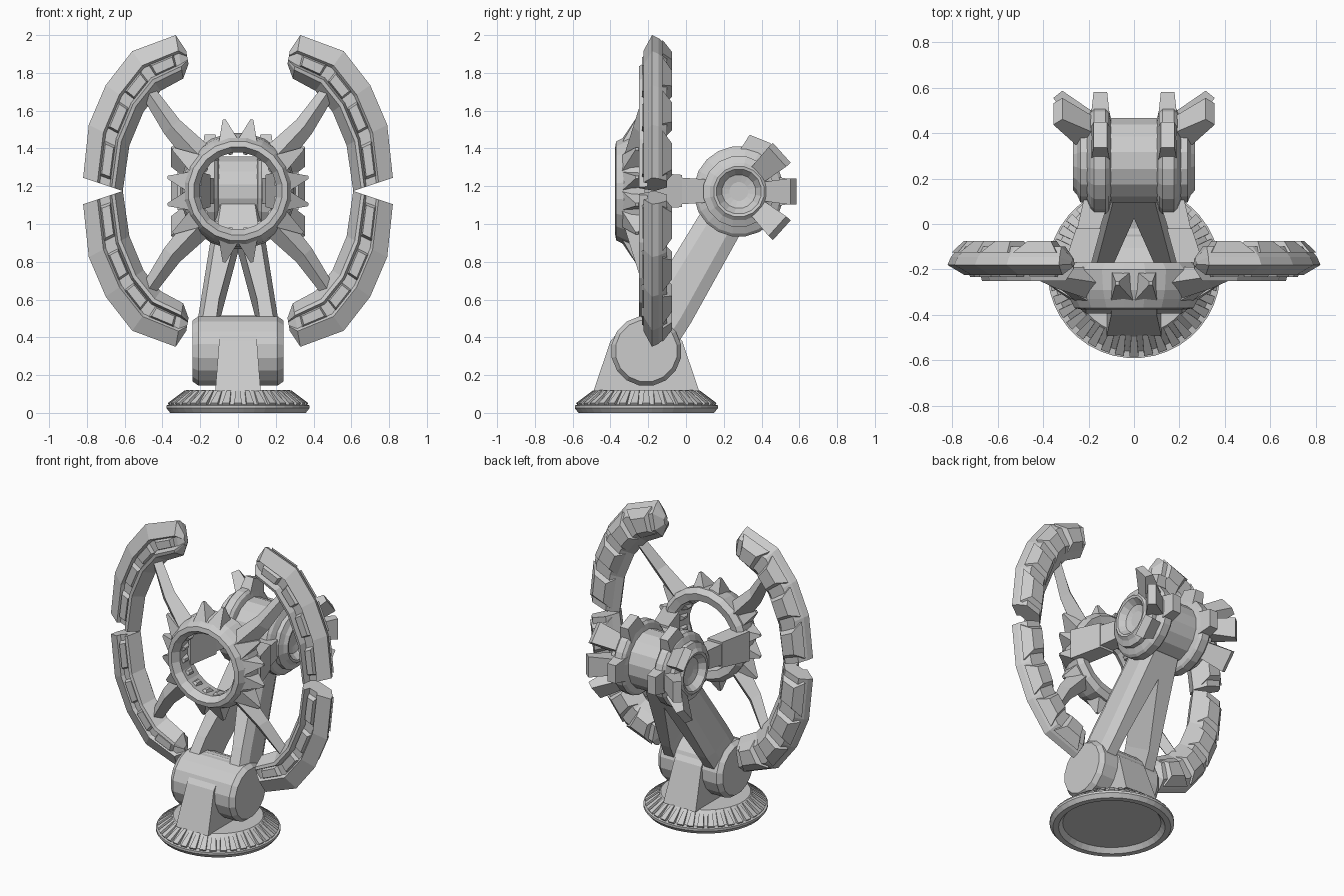
import bpy, bmesh
from math import sin, cos, pi, radians
from mathutils import Vector as V

if "Cube" in bpy.data.objects:
    bpy.data.objects.remove(bpy.data.objects["Cube"])

MID = 1.175  # height of the mirrored upper assembly


def make(name, lofts, loc=(0, 0, 0), mirror=None):
    """One object from lofts: (list of point rings, wrap end to start)."""
    bm = bmesh.new()
    for rings, wrap in lofts:
        rows = [[bm.verts.new(p) for p in r] for r in rings]
        n = len(rows[0])
        for a, b in zip(rows, rows[1:] + ([rows[0]] if wrap else [])):
            for i in range(n):
                j = (i + 1) % n
                bm.faces.new((a[i], a[j], b[j], b[i]))
        if not wrap:
            bm.faces.new(rows[0])
            bm.faces.new(rows[-1])
    bmesh.ops.recalc_face_normals(bm, faces=bm.faces)
    me = bpy.data.meshes.new(name)
    bm.to_mesh(me)
    bm.free()
    ob = bpy.data.objects.new(name, me)
    ob.location = loc
    bpy.context.collection.objects.link(ob)
    if mirror:
        m = ob.modifiers.new("mirror", 'MIRROR')
        m.use_axis = [a in mirror for a in "xyz"]
        m.use_mirror_merge = False
    return ob


def polar(r, a, h, axis):
    c, s = r * cos(a), r * sin(a)
    return V({'x': (h, c, s), 'y': (c, h, s), 'z': (c, s, h)}[axis])


def lathe(profile, n, axis, wrap=False):
    return ([[polar(r, 2 * pi * (i + .5) / n, h, axis) for i in range(n)] for r, h in profile], wrap)


def frustum(c0, c1, u, v, s0, s1):
    """Tapered block between two rectangles with half sizes s0 and s1."""
    q = ((-1, -1), (1, -1), (1, 1), (-1, 1))
    return ([[V(c) + V(u) * s[0] * a + V(v) * s[1] * b for a, b in q]
             for c, s in ((c0, s0), (c1, s1))], False)


# Round foot with hollow underside and radial ribs
foot_at = (0, -.21, 0)
make("foot", [lathe([(.10, .12), (.275, .12), (.35, .045), (.38, .04), (.38, .025), (.36, 0),
                     (.325, 0), (.30, .03), (.10, .03)], 40, 'z')], foot_at)
ribs = []
for i in range(36):
    a = 2 * pi * i / 36
    t = polar(1, a + pi / 2, 0, 'z')
    ribs.append(frustum(polar(.275, a, .105, 'z'), polar(.365, a, .04, 'z'), t,
                        polar(.5, a, .86, 'z'), (.012, .016), (.02, .014)))
make("foot_ribs", ribs, foot_at)

# Pedestal and lower joint
side = [(-.49, .115), (-.40, .38), (-.31, .485), (-.21, .515), (-.11, .485), (-.02, .38), (.07, .115)]
make("pedestal", [([[V((x * (1.2 if z < .2 else 1), y, z)) for y, z in side] for x in (-.1, .1)], False)])
make("lower_joint", [lathe([(.165, -.24), (.187, -.21), (.187, .21), (.165, .24)], 16, 'x')],
     (0, -.21, .328))

# Pair of leaning legs that meet at the upper hub
p0, p1 = V((0, -.21, .33)), V((0, .28, 1.17))
perp = V((0, .864, -.504))
legs = []
for t, xa, xb, w in ((0, .13, .235, .12), (.25, .10, .20, .13), (1, -.07, .10, .115)):
    c, k = p0.lerp(p1, t), .03
    legs.append([c + V((x, 0, 0)) + perp * d for x, d in
                 ((xa, -w), (xb - k, -w), (xb, -w + 2 * k), (xb, w - 2 * k), (xb - k, w), (xa, w))])
make("leaning_leg", [(legs, False)], mirror="x")

# Upper hub with dished ends
hub_at = (0, .28, 1.172)
half = [(.05, .215), (.09, .225), (.12, .265), (.135, .268), (.155, .25), (.19, .235), (.19, .10)]
make("upper_hub", [lathe([(r, -h) for r, h in half] + [(r, h) for r, h in half[::-1]], 16, 'x')], hub_at)
make("hub_flange", [lathe([(.18, .10), (.225, .11), (.24, .125), (.24, .175), (.225, .19), (.18, .21)],
                          20, 'x')], hub_at, "x")

# Straight cogs and flared fins on the back of the hub
fins = []
for d in (68, 0):
    a = radians(d)
    fins.append(frustum(polar(.16, a, .148, 'x'), polar(.30, a, .148, 'x'), (1, 0, 0),
                        polar(1, a + pi / 2, 0, 'x'), (.045, .085), (.03, .06)))
for d in (-42, 0, 42):
    a = radians(d)
    u = V((1, 0, 0)) - polar(.8, a, 0, 'x')
    fins.append(frustum(polar(.16, a, .20, 'x'), polar(.29, a, .335, 'x'), u,
                        polar(1, a + pi / 2, 0, 'x'), (.045, .05), (.02, .07)))
make("hub_fins", fins, hub_at, "x")

# Struts from the hub to the front ring
make("ring_strut", [frustum((.14, .20, 0), (.20, -.02, 0), (1, 0, 0), (0, 0, 1), (.06, .055), (.05, .07)),
                    frustum((.20, -.02, 0), (.26, -.22, 0), (1, 0, 0), (0, 0, 1), (.055, .085), (.06, .10))],
     (0, 0, MID), "x")

# Front ring with outer spikes and inner teeth
ring_at = (0, 0, MID)
make("front_ring", [lathe([(.205, -.33), (.235, -.375), (.265, -.37), (.285, -.33), (.30, -.29),
                           (.31, -.20), (.28, -.17), (.23, -.18)], 20, 'y', True)], ring_at)
spikes = []
for d, r in ((11, .38), (33, .41), (79, .385)):
    a = radians(d)
    spikes.append(frustum(polar(.26, a, -.27, 'y'), polar(r, a, -.26, 'y'), (0, 1, 0),
                          polar(1, a + pi / 2, 0, 'y'), (.075, .055), (.008, .008)))
for i in range(4):
    a = radians(11.25 + 22.5 * i)
    spikes.append(frustum(polar(.24, a, -.27, 'y'), polar(.195, a, -.27, 'y'), (0, 1, 0),
                          polar(1, a + pi / 2, 0, 'y'), (.06, .035), (.02, .008)))
make("ring_spikes", spikes, ring_at, "xz")

# Diagonal arms out to the large arcs
arm = []
for x, z, w, y, d in ((.20, .18, .075, -.26, .07), (.35, .34, .055, -.235, .045), (.48, .53, .04, -.18, .04)):
    n = V((-.75, 0, .66))
    c = V((x, y, z))
    arm.append([c + n * w, c + V((0, -d, 0)), c - n * w, c + V((0, d, 0))])
make("diagonal_arm", [(arm, False)], ring_at, "xz")

# Large broken arcs: quarter lofted between outer and inner stations
outer = [V((.82, 0, .07)), V((.79, 0, .35)), V((.70, 0, .56)), V((.56, 0, .74)), V((.33, 0, .825))]
inner = [V((.61, 0, 0)), V((.575, 0, .24)), V((.50, 0, .42)), V((.41, 0, .53)), V((.29, 0, .595))]
section = [(0, -.165), (.2, -.245), (.28, -.25), (.33, -.205), (.58, -.205), (.64, -.225),
           (1, -.18), (.93, -.145), (.75, -.10), (.28, -.10)]


def on_arc(i, f, t, y):
    p = inner[i].lerp(inner[i + 1], f).lerp(outer[i].lerp(outer[i + 1], f), t)
    return V((p.x, y, p.z))


rows = [[on_arc(i, 0, t, y) for t, y in section] for i in range(4)]
rows.append([on_arc(3, 1, t, y) for t, y in section])
tip = V((.25, -.175, .705))
rows.append([tip + (p - tip) * .3 + V((0, 0, 0)) for p in rows[-1]])
make("large_arc", [(rows, False)], ring_at, "xz")

# Raised blocks along the back and inside the front channel of the arcs
blocks = []
for i in range(4):
    def patch(f, ta, tb, y):
        return [on_arc(i, g, t, y) for g, t in ((f, ta), (1 - f, ta), (1 - f, tb), (f, tb))]
    blocks.append(([patch(.07, .15, .92, -.125), patch(.24, .32, .70, -.075)], False))
    blocks.append(([patch(.12, .31, .62, -.19), patch(.2, .36, .56, -.232)], False))
make("arc_blocks", blocks, ring_at, "xz")
